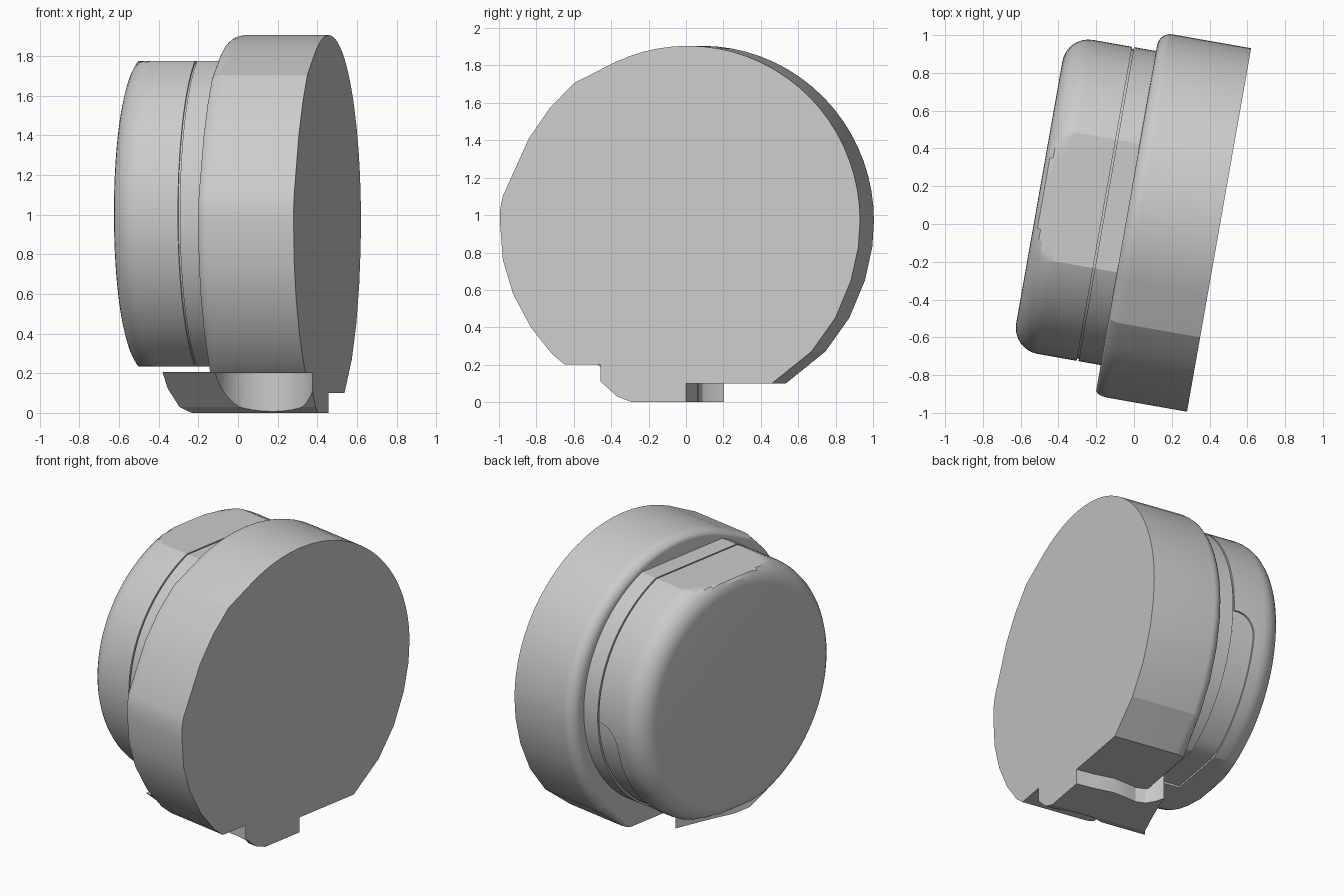
import bpy, bmesh
from math import sin, cos, radians, asin, degrees, sqrt, pi
from mathutils import Vector, Matrix

cube = bpy.data.objects.get("Cube")
if cube:
    bpy.data.objects.remove(cube, do_unlink=True)

TURN = Matrix.Rotation(radians(-10), 4, 'Z')   # whole body is turned about z


def loft(name, rings):
    """Skin a list of equal-length point rings and cap both ends."""
    bm = bmesh.new()
    rows = [[bm.verts.new(TURN @ Vector(p)) for p in ring] for ring in rings]
    n = len(rows[0])
    for a, b in zip(rows, rows[1:]):
        for i in range(n):
            j = (i + 1) % n
            bm.faces.new((a[i], a[j], b[j], b[i]))
    bm.faces.new(rows[0])
    bm.faces.new(rows[-1])
    bmesh.ops.recalc_face_normals(bm, faces=bm.faces)
    mesh = bpy.data.meshes.new(name)
    bm.to_mesh(mesh)
    bm.free()
    obj = bpy.data.objects.new(name, mesh)
    bpy.context.collection.objects.link(obj)
    return obj


def activate(obj):
    bpy.ops.object.select_all(action='DESELECT')
    obj.select_set(True)
    bpy.context.view_layer.objects.active = obj


def carve(obj, cutter, operation):
    cutter.hide_render = True
    mod = obj.modifiers.new("carve", 'BOOLEAN')
    mod.operation, mod.object, mod.solver = operation, cutter, 'EXACT'
    activate(obj)
    bpy.ops.object.modifier_apply(modifier=mod.name)
    bpy.data.objects.remove(cutter, do_unlink=True)


def smooth(obj, angle):
    activate(obj)
    bpy.ops.object.shade_smooth_by_angle(angle=radians(angle))


# Large front housing: outline of the flat face, filleted at its back rim
FACE, BACK, FILLET = 0.449, -0.044, 0.07
outline = [(0.089 + 0.935 * cos(radians(a)), 0.97 + 0.935 * sin(radians(a)))
           for a in range(0, 116, 5)]
outline += [(-0.53, 1.705), (-0.662, 1.57), (-0.774, 1.41), (-0.916, 1.10),
            (-0.93, 1.03), (-0.93, 0.95), (-0.915, 0.76), (-0.86, 0.58),
            (-0.763, 0.40), (-0.648, 0.257), (-0.578, 0.2), (-0.2, 0.2),
            (-0.1, 0.1), (0.545, 0.1), (0.76, 0.27), (0.89, 0.45),
            (0.975, 0.65), (1.015, 0.83)]


def housing_ring(u, inset):
    ring = []
    for v, z in outline:
        d = Vector((v - 0.05, z - 1.0)).normalized()
        amount = inset * (0.7 + 0.3 * d.x)
        ring.append((u, v - amount * d.x, z if z < 0.21 else z - amount * d.y))
    return ring


rings = [housing_ring(FACE, 0)]
for k in range(8):
    t = k / 7 * pi / 2
    rings.append(housing_ring(BACK + FILLET * (1 - sin(t)), FILLET * (1 - cos(t))))
smooth(loft("front_housing", rings), 14)

# Rear drum: round with flats above and below, a seam groove and a filleted end
V0, Z0, R, H = 0.078, 1.005, 0.844, 0.77
END, ROUND, SEAM = -0.523, 0.14, -0.168
edge = degrees(asin(H / R))
angles = sorted(set(range(0, 360, 4)) | {edge, 180 - edge, 180 + edge, 360 - edge})


def drum_point(u, a, r, h):
    s = sin(radians(a))
    r = min(r, h / max(abs(s), 0.01))
    return (u, V0 + r * cos(radians(a)), Z0 + r * s)


def drum_ring(u, r, h=H):
    return [drum_point(u, a, r, h) for a in angles]


rings = [drum_ring(0.05, R)]
for du, sink in ((0.005, 0), (0.005, 0.012), (-0.005, 0.012), (-0.005, 0)):
    rings.append(drum_ring(SEAM + du, R - sink, H - sink))
for k in range(9):
    t = k / 8 * pi / 2
    rings.append(drum_ring(END + ROUND * (1 - sin(t)), R - ROUND * (1 - cos(t))))
drum = loft("rear_drum", rings)

# Shallow recessed panel on the lower left of the drum
rings = []
for a in [0, 0.5, 1, 2, 4, 6, 8, 10] + list(range(14, 96, 4)):
    t = min(1, a / 10)
    left = -0.2 - 0.12 * sqrt(1 - (1 - t) ** 2)
    low, high = (R - 0.012, H - 0.012), (R + 0.1, H + 0.1)
    rings.append([drum_point(u, -2 - a, *level) for u, level in
                  ((SEAM, low), (left, low), (left, high), (SEAM, high))])
carve(drum, loft("panel_cutter", rings), 'DIFFERENCE')
smooth(drum, 20)

# Foot: plan shape with a wavy back wall, curved end and round thumb notch
plan = [(FACE, 0.08), (0.32, 0.085), (0.2, 0.1), (0.1, 0.085), (0.03, 0.07),
        (-0.03, 0.085), (-0.07, 0.13), (-0.1, 0.19), (-0.12, 0.1), (-0.15, -0.03),
        (-0.2, -0.215), (-0.25, -0.3), (-0.29, -0.4), (-0.3, -0.495), (-0.03, -0.495)]
plan += [(0.22 + 0.25 * cos(radians(a)), -0.485 + 0.25 * sin(radians(a)))
         for a in range(174, 28, -12)]
plan.append((FACE, -0.385))
foot = loft("foot", [[(u, v, z) for u, v in plan] for z in (0, 0.205)])

# Sloping, chamfered front of the foot
slope = [(-0.215, 0), (-0.295, 0.03), (-0.485, 0.2), (-0.52, 0.23), (-0.52, 0.3),
         (0.5, 0.3), (0.5, -0.1), (-0.215, -0.1)]
carve(foot, loft("slope_cutter", [[(u, v, z) for v, z in slope] for u in (-0.6, 0.6)]),
      'INTERSECT')
smooth(foot, 20)
